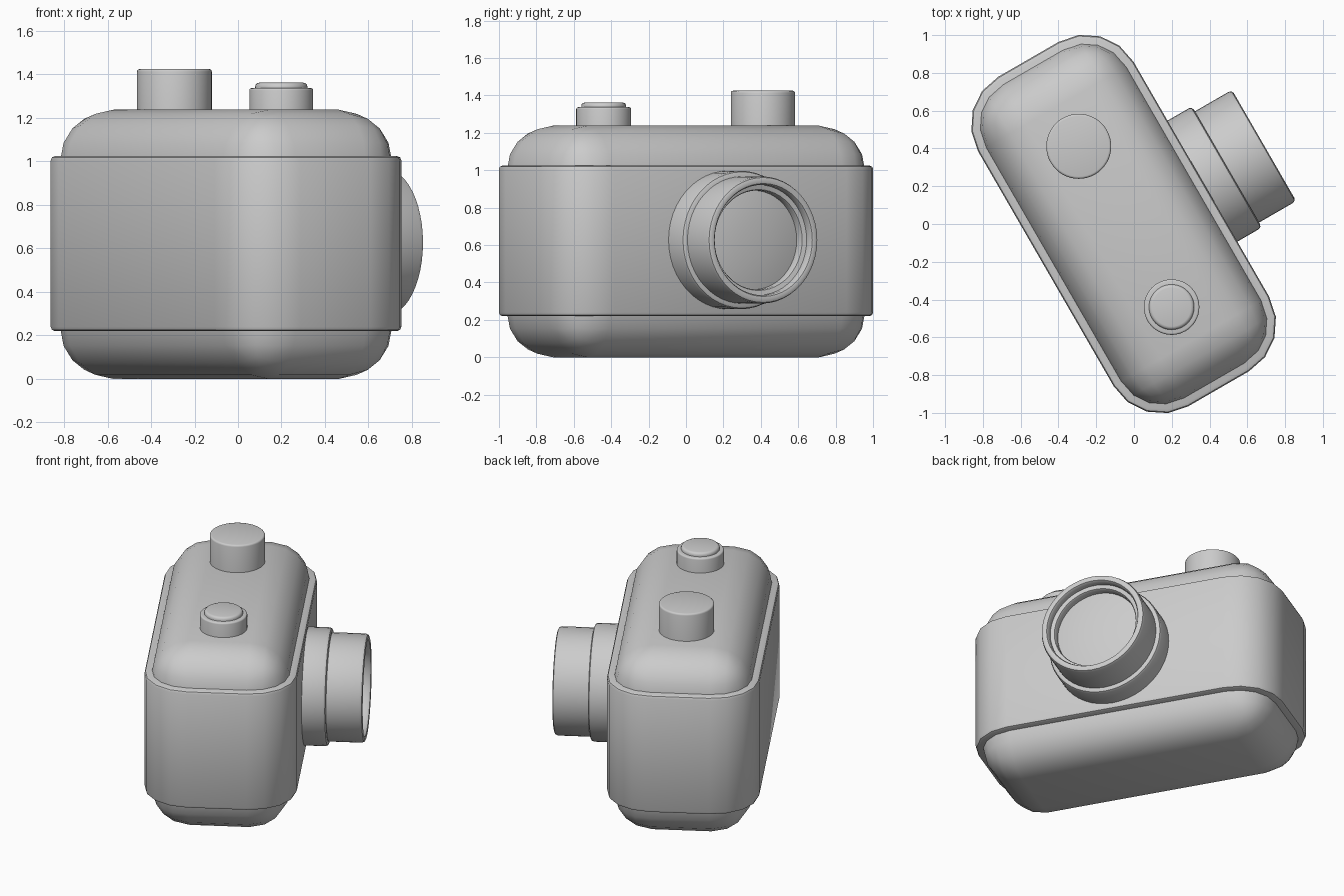
import bpy, bmesh, math
from mathutils import Matrix

if "Cube" in bpy.data.objects:
    bpy.data.objects.remove(bpy.data.objects["Cube"])

# The camera is built facing -y, then turned 120 degrees about z
PLACE = Matrix.Translation((-0.055, 0, 0)) @ Matrix.Rotation(math.radians(120), 4, 'Z')


def finish(name, bm, local=Matrix.Identity(4), angle=40):
    bmesh.ops.remove_doubles(bm, verts=bm.verts, dist=1e-5)
    bmesh.ops.recalc_face_normals(bm, faces=bm.faces)
    bm.transform(PLACE @ local)
    mesh = bpy.data.meshes.new(name)
    bm.to_mesh(mesh)
    bm.free()
    ob = bpy.data.objects.new(name, mesh)
    bpy.context.collection.objects.link(ob)
    bpy.ops.object.select_all(action='DESELECT')
    ob.select_set(True)
    bpy.context.view_layer.objects.active = ob
    bpy.ops.object.shade_smooth_by_angle(angle=math.radians(angle))
    return ob


def bevel(bm, edges, width, segments):
    bmesh.ops.bevel(bm, geom=edges, offset=width, offset_type='OFFSET',
                    segments=segments, profile=0.5, affect='EDGES')


def box(half_x, half_y, z0, z1):
    bm = bmesh.new()
    bmesh.ops.create_cube(bm, size=1)
    bmesh.ops.scale(bm, vec=(2 * half_x, 2 * half_y, z1 - z0), verts=bm.verts)
    bmesh.ops.translate(bm, vec=(0, 0, (z0 + z1) / 2), verts=bm.verts)
    return bm


def lathe(name, profile, local, steps=48):
    bm = bmesh.new()
    vs = [bm.verts.new((r, 0, z)) for r, z in profile]
    es = [bm.edges.new(pair) for pair in zip(vs, vs[1:])]
    bmesh.ops.spin(bm, geom=vs + es, cent=(0, 0, 0), axis=(0, 0, 1),
                   angle=math.tau, steps=steps)
    return finish(name, bm, local)


def knob(name, x, radius, z0, z1, b):
    # Disc with a small rounded top edge
    arc = [(radius - b + b * math.cos(t), z1 - b + b * math.sin(t))
           for t in (i * math.pi / 6 for i in range(4))]
    lathe(name, [(0, z0), (radius, z0)] + arc + [(0, z1)],
          Matrix.Translation((x, 0, 0)))


# Inner body, rounded on every edge
bm = box(0.965, 0.435, 0, 1.238)
bevel(bm, bm.edges[:], 0.25, 4)
finish("inner_body", bm)

# Wider band around the middle
bm = box(1.007, 0.475, 0.22, 1.025)
bevel(bm, [e for e in bm.edges
           if abs(e.verts[0].co.z - e.verts[1].co.z) > 0.1], 0.29, 4)
bevel(bm, [e for e in bm.edges
           if abs(e.verts[0].co.z - e.verts[1].co.z) < 0.01], 0.02, 2)
finish("body_band", bm)

# Lens: base collar, barrel with stepped opening, and glass
front = Matrix.Translation((-0.012, 0, 0.627)) @ Matrix.Rotation(math.pi / 2, 4, 'X')
lathe("lens_collar", [(0, 0.40), (0.37, 0.40), (0.37, 0.605), (0.364, 0.619),
                      (0.35, 0.625), (0, 0.625)], front)
lathe("lens_barrel", [(0, 0.55), (0.34, 0.55), (0.34, 0.83), (0.334, 0.846),
                      (0.32, 0.852), (0.302, 0.848), (0.295, 0.835),
                      (0.295, 0.80), (0.27, 0.795), (0.265, 0.785),
                      (0.265, 0.74), (0, 0.74)], front)
lathe("lens_glass", [(0.266, 0.745), (0.20, 0.757), (0.10, 0.766), (0, 0.769)], front)

# Top controls
knob("dial", 0.475, 0.172, 1.15, 1.425, 0.012)
knob("shutter_base", -0.508, 0.147, 1.15, 1.337, 0.01)
knob("shutter_button", -0.508, 0.12, 1.30, 1.362, 0.018)
